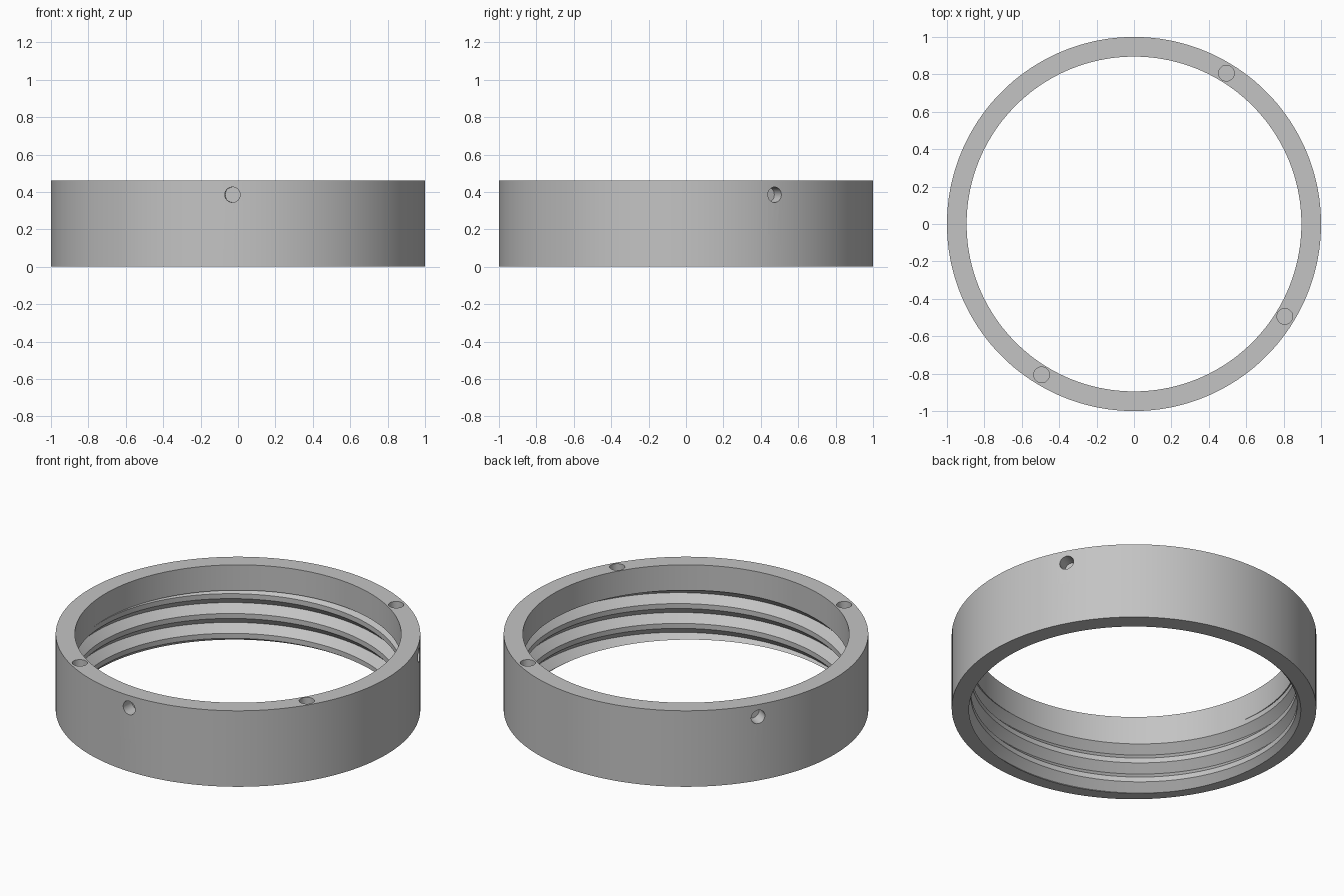
import bpy, bmesh
from math import cos, sin, pi, radians, degrees

cube = bpy.data.objects.get("Cube")
if cube:
    bpy.data.objects.remove(cube, do_unlink=True)

OUTER, BORE, HEIGHT = 1.0, 0.895, 0.46
PITCH, DEPTH, THREAD_TOP = 0.12, 0.045, 0.306
SEGMENTS = 180

grey = bpy.data.materials.new("plain grey")
grey.use_nodes = True
colour = (0.55, 0.55, 0.55, 1)
grey.diffuse_color = colour
grey.node_tree.nodes["Principled BSDF"].inputs["Base Color"].default_value = colour


def profile(angle):
    """Closed cross-section of the ring wall, with the helical V groove."""
    centre = 0.09 + PITCH * (angle - radians(125)) / (2 * pi)
    points = []
    for turn in range(-3, 5):
        mid = centre + turn * PITCH
        for z in (mid - DEPTH, mid, mid + DEPTH):
            z = min(max(z, 0), THREAD_TOP)
            offset = (z - centre + PITCH / 2) % PITCH - PITCH / 2
            points.append((BORE + max(0, DEPTH - abs(offset)), z))
    return points + [(BORE, THREAD_TOP), (BORE, HEIGHT), (OUTER, HEIGHT), (OUTER, 0)]


# Threaded ring body
bm = bmesh.new()
columns = []
for i in range(SEGMENTS + 1):
    a = 2 * pi * i / SEGMENTS
    columns.append([bm.verts.new((r * cos(a), r * sin(a), z)) for r, z in profile(a)])
for left, right in zip(columns, columns[1:]):
    for j in range(len(left)):
        bm.faces.new((left[j - 1], right[j - 1], right[j], left[j]))
bmesh.ops.remove_doubles(bm, verts=bm.verts, dist=1e-5)
bmesh.ops.dissolve_degenerate(bm, edges=bm.edges, dist=1e-5)
bmesh.ops.recalc_face_normals(bm, faces=bm.faces)
mesh = bpy.data.meshes.new("threaded_ring")
bm.to_mesh(mesh)
bm.free()
mesh.materials.append(grey)
ring = bpy.data.objects.new("threaded_ring", mesh)
bpy.context.collection.objects.link(ring)
bpy.context.view_layer.objects.active = ring
ring.select_set(True)


def drill(radius, depth, location, rotation):
    """Cut a blind round hole whose mouth is at the given location."""
    bpy.ops.mesh.primitive_cylinder_add(vertices=32, radius=radius, depth=depth * 2,
                                        location=location, rotation=rotation)
    cutter = bpy.context.object
    cutter.name = "hole_cutter"
    cutter.hide_render = True
    cutter.data.materials.append(grey)
    bpy.context.view_layer.objects.active = ring
    mod = ring.modifiers.new("hole", "BOOLEAN")
    mod.operation = "DIFFERENCE"
    mod.solver = "EXACT"
    mod.object = cutter
    bpy.ops.object.modifier_apply(modifier=mod.name)
    bpy.data.objects.remove(cutter, do_unlink=True)


# Three holes in the top rim, a quarter turn apart
for deg in (58.5, -31.5, -121.5):
    a = radians(deg)
    drill(0.042, 0.1, (0.946 * cos(a), 0.946 * sin(a), HEIGHT), (0, 0, 0))

# Three radial holes in the outer wall, a third of a turn apart
for deg in (28.3, 148.3, 268.3):
    a = radians(deg)
    drill(0.041, 0.08, (OUTER * cos(a), OUTER * sin(a), 0.385), (0, pi / 2, a))

bpy.ops.object.select_all(action="DESELECT")
ring.select_set(True)
bpy.context.view_layer.objects.active = ring
bpy.ops.object.shade_smooth_by_angle(angle=radians(30))
